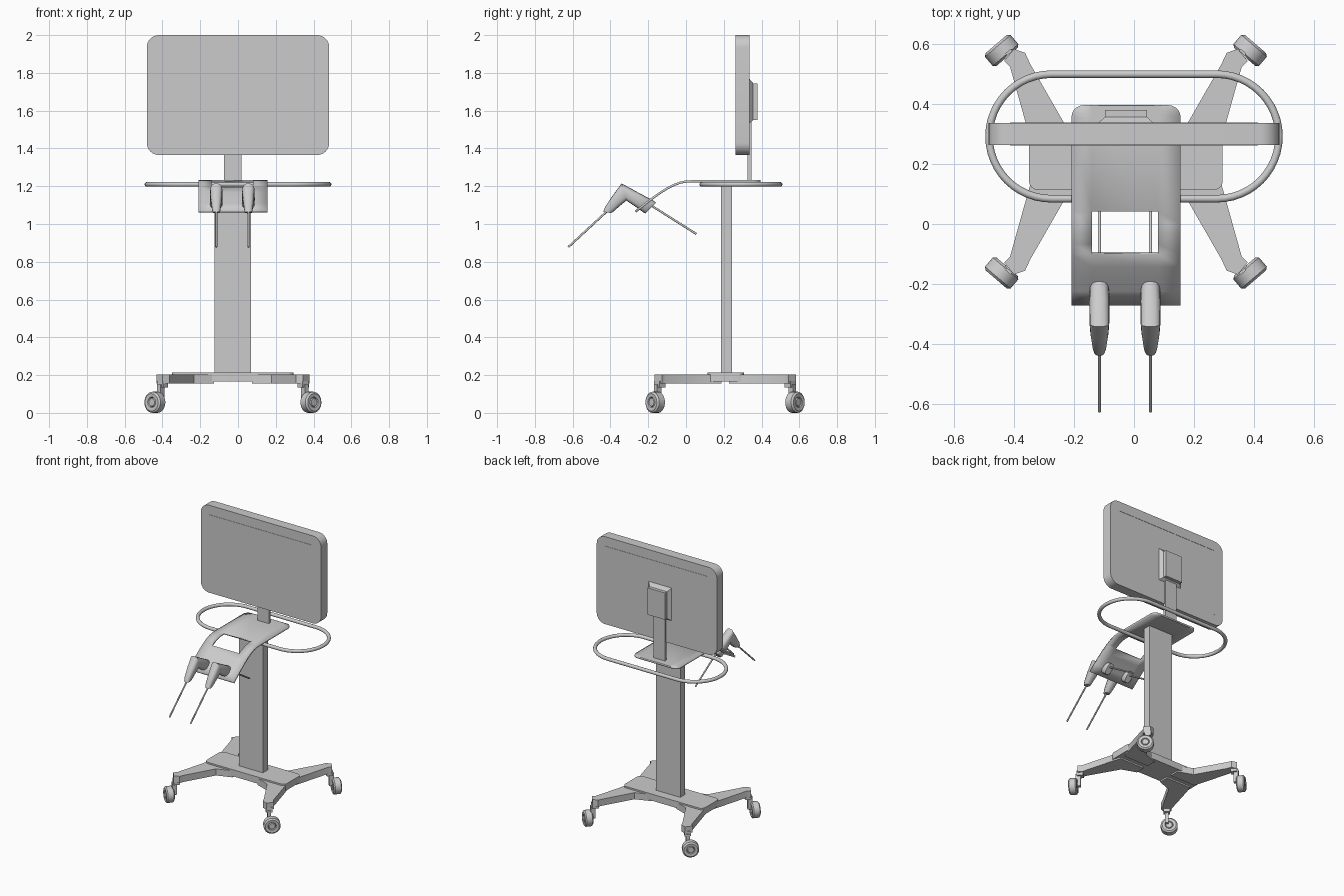
import bpy, bmesh, math
from mathutils import Vector, Matrix

if "Cube" in bpy.data.objects:
    bpy.data.objects.remove(bpy.data.objects["Cube"])

GREY = bpy.data.materials.new("plain grey")
GREY.diffuse_color = (0.6, 0.6, 0.6, 1)
GREY.use_nodes = True
GREY.node_tree.nodes["Principled BSDF"].inputs["Base Color"].default_value = GREY.diffuse_color
CX, CY = -0.027, 0.207          # centre of the column and base


def finish(name, bm, angle=35):
    bmesh.ops.recalc_face_normals(bm, faces=bm.faces)
    me = bpy.data.meshes.new(name)
    bm.to_mesh(me)
    bm.free()
    ob = bpy.data.objects.new(name, me)
    bpy.context.collection.objects.link(ob)
    me.materials.append(GREY)
    bpy.ops.object.select_all(action='DESELECT')
    ob.select_set(True)
    bpy.context.view_layer.objects.active = ob
    bpy.ops.object.shade_smooth_by_angle(angle=math.radians(angle))
    return ob


def loft(name, rings):
    """Skin a list of equal-length point rings and cap both ends."""
    bm = bmesh.new()
    vs = [[bm.verts.new(p) for p in r] for r in rings]
    n = len(rings[0])
    for a, b in zip(vs, vs[1:]):
        for i in range(n):
            j = (i + 1) % n
            bm.faces.new((a[i], a[j], b[j], b[i]))
    bm.faces.new(vs[0])
    bm.faces.new(vs[-1])
    return finish(name, bm)


def box(name, x0, x1, y0, y1, z0, z1):
    r = [(x0, y0), (x1, y0), (x1, y1), (x0, y1)]
    return loft(name, [[(x, y, z) for x, y in r] for z in (z0, z1)])


def round_rect(a0, a1, b0, b1, r, steps=6):
    pts = []
    for k, (a, b) in enumerate([(a1 - r, b1 - r), (a0 + r, b1 - r), (a0 + r, b0 + r), (a1 - r, b0 + r)]):
        for i in range(steps + 1):
            t = math.pi / 2 * (k + i / steps)
            pts.append((a + r * math.cos(t), b + r * math.sin(t)))
    return pts


def rod(name, p, q, radius, n=12):
    p, q = Vector(p), Vector(q)
    rot = (q - p).to_track_quat('Z', 'Y')
    ring = [rot @ Vector((radius * math.cos(2 * math.pi * i / n), radius * math.sin(2 * math.pi * i / n), 0))
            for i in range(n)]
    return loft(name, [[c + v for v in ring] for c in (p, q)])


# Monitor with a thin border line on front and back
rr = round_rect(-0.483, 0.483, 1.365, 2.0, 0.065, 8)
loft("monitor", [[(x, y, z) for x, z in rr] for y in (0.263, 0.335)])
for side, y in (("front", 0.261), ("back", 0.334)):
    box("border_side_" + side, -0.412, -0.408, y, y + 0.003, 1.44, 1.932)
    box("border_top_" + side, -0.412, 0.412, y, y + 0.003, 1.928, 1.932)

# Monitor neck and bevelled rear mount
box("monitor_neck", CX - 0.046, CX + 0.046, 0.326, 0.347, 1.22, 1.6)
loft("monitor_mount", [[(x, y, z) for x, z in ((CX - w, lo), (CX + w, lo), (CX + w, hi), (CX - w, hi))]
                       for y, w, lo, hi in ((0.333, 0.095, 1.53, 1.772), (0.356, 0.07, 1.55, 1.745),
                                            (0.379, 0.07, 1.55, 1.745))])

# Column
box("column", CX - 0.097, CX + 0.097, 0.186, 0.243, 0.2, 1.222)

# Oval handrail
bm = bmesh.new()
path = []
for side in (1, -1):
    for i in range(25):
        t = -math.pi / 2 + math.pi * i / 24
        d = Vector((side * math.cos(t), side * math.sin(t), 0))
        path.append((Vector((side * 0.275, 0.291, 1.21)) + d * 0.207, d))
rings = []
for c, d in path:
    rings.append([bm.verts.new(c + d * 0.0125 * math.cos(a) + Vector((0, 0, 0.0125 * math.sin(a))))
                  for a in [2 * math.pi * k / 14 for k in range(14)]])
for i, a in enumerate(rings):
    b = rings[(i + 1) % len(rings)]
    for k in range(14):
        m = (k + 1) % 14
        bm.faces.new((a[k], a[m], b[m], b[k]))
finish("handrail", bm)

# Curved tray sheet with a window and rounded rear corners
bm = bmesh.new()
rows = [(0.355 + 0.04 * math.sin(t), 1.226, 0.04 * (1 - math.cos(t)))
        for t in [math.pi / 2 * i / 5 for i in range(5, -1, -1)]]
rows += [(y, z, 0) for y, z in ((0.042, 1.226), (0, 1.225), (-0.03, 1.219), (-0.065, 1.206), (-0.097, 1.19),
                                (-0.14, 1.163), (-0.18, 1.134), (-0.22, 1.103), (-0.268, 1.065))]
grid = [[bm.verts.new((x, y, z)) for x in (-0.208 + s, -0.14, 0.08, 0.155 - s)] for y, z, s in rows]
for i in range(len(rows) - 1):
    for c in range(3):
        if c == 1 and -0.097 <= rows[i + 1][0] < rows[i][0] <= 0.042:
            continue
        a, b = grid[i], grid[i + 1]
        bm.faces.new((a[c], b[c], b[c + 1], a[c + 1]))
tray = finish("tray", bm)
sol = tray.modifiers.new("thickness", 'SOLIDIFY')
sol.thickness = 0.012
sol.offset = 0

# Pair of bent hand pieces: (outer y,z, inner y,z, half width)
SECTIONS = [(-0.438, 1.064, -0.396, 1.058, 0.019), (-0.428, 1.092, -0.384, 1.066, 0.023),
            (-0.385, 1.155, -0.345, 1.10, 0.03), (-0.341, 1.215, -0.315, 1.124, 0.033),
            (-0.25, 1.165, -0.265, 1.09, 0.034), (-0.17, 1.122, -0.224, 1.06, 0.031),
            (-0.158, 1.112, -0.216, 1.056, 0.022)]
for tag, x in (("left", -0.115), ("right", 0.055)):
    rings = []
    for oy, oz, iy, iz, w in SECTIONS:
        o, n = Vector((x, oy, oz)), Vector((x, iy, iz))
        mid, half = (o + n) / 2, (o - n) / 2
        ring = []
        for k in range(16):
            c, s = math.cos(2 * math.pi * k / 16), math.sin(2 * math.pi * k / 16)
            ring.append(mid + half * math.copysign(abs(c) ** 0.75, c)
                        + Vector((w * math.copysign(abs(s) ** 0.75, s), 0, 0)))
        rings.append(ring)
    loft("handpiece_" + tag, rings)
    rod("probe_front_" + tag, (x, -0.41, 1.075), (x, -0.623, 0.878), 0.0055)
    rod("probe_rear_" + tag, (x, -0.2, 1.108), (x, 0.055, 0.947), 0.0055)

# Base plate
rr = round_rect(CX - 0.322, CX + 0.322, 0.113, 0.308, 0.03)
loft("base_plate", [[(x, y, z) for x, y in rr] for z in (0.167, 0.215)])

# Four legs with casters, mirrored about the base centre
LEG = [(0.10, 0.02), (0.30, 0.02), (0.322, 0.09), (0.385, 0.315), (0.405, 0.335),
       (0.372, 0.375), (0.335, 0.362), (0.318, 0.325), (0.205, 0.128), (0.10, 0.09)]
rad = Vector((0.65, 0.76, 0)).normalized()
tan = Vector((-rad.y, rad.x, 0))
for sx, xn in ((-1, "left"), (1, "right")):
    for sy, yn in ((-1, "front"), (1, "back")):
        tag = yn + "_" + xn

        def at(v, z=None):
            return Vector((CX + sx * v[0], CY + sy * v[1], v[2] if z is None else z))

        loft("leg_" + tag, [[at(p, z) for p in LEG] for z in (0.156, 0.204)])
        # stem dropping to the caster
        c = Vector((0.372, 0.345, 0))
        foot = [c + rad * a + tan * b for a, b in ((-0.02, -0.022), (0.022, -0.022), (0.022, 0.022), (-0.02, 0.022))]
        loft("caster_stem_" + tag, [[at(p, z) for p in foot] for z in (0.135, 0.17)])
        arm = [c + rad * a + tan * b for a, b in ((-0.002, -0.012), (0.03, -0.012), (0.03, 0.012), (-0.002, 0.012))]
        loft("caster_fork_" + tag, [[at(p, z) for p in arm] for z in (0.06, 0.15)])
        # wheel with bevelled rims and a recessed hub
        w = Vector((0.413, 0.37, 0.056))
        rings = []
        for off, r in ((-0.026, 0.02), (-0.02, 0.024), (-0.026, 0.028), (-0.028, 0.046), (-0.02, 0.056),
                       (0.02, 0.056), (0.028, 0.046), (0.026, 0.028), (0.02, 0.024), (0.026, 0.02)):
            rings.append([at(w + rad * off + tan * r * math.cos(a) + Vector((0, 0, r * math.sin(a))))
                          for a in [2 * math.pi * k / 24 for k in range(24)]])
        loft("caster_wheel_" + tag, rings)
